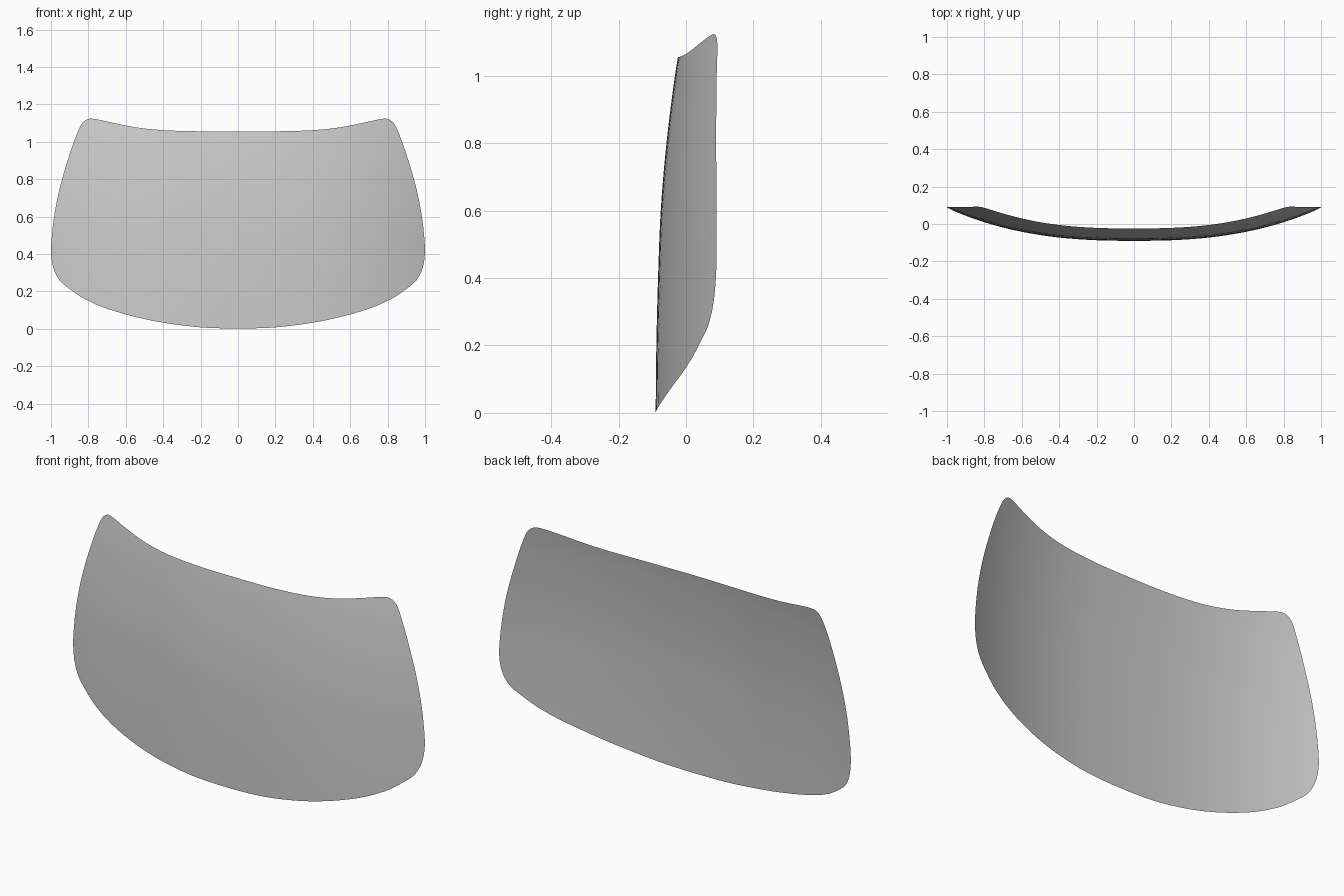
import bpy
from mathutils import Vector

if "Cube" in bpy.data.objects:
    bpy.data.objects.remove(bpy.data.objects["Cube"])

# Half outline of the glass: x, lower edge z, upper edge z
OUTLINE = [(0, 0.002, 1.056), (0.2, 0.008, 1.056), (0.4, 0.033, 1.062),
           (0.55, 0.064, 1.078), (0.68, 0.101, 1.104), (0.76, 0.131, 1.121),
           (0.80, 0.150, 1.122), (0.83, 0.165, 1.102), (0.855, 0.181, 1.058),
           (0.90, 0.213, 0.935), (0.95, 0.255, 0.765), (0.98, 0.305, 0.62),
           (0.995, 0.36, 0.50), (1.0, 0.418, 0.425)]
# Depth of the centre line from bottom to top: z, y
CENTRE = [(0, -0.09), (0.2, -0.088), (0.4, -0.083), (0.6, -0.075),
          (0.8, -0.058), (1.0, -0.033), (1.2, -0.002)]
STEPS, ROWS = 5, 28


def smooth(a, b, c, d, t):
    """Catmull-Rom interpolation between b and c."""
    return 0.5 * (2 * b + (c - a) * t + (2 * a - 5 * b + 4 * c - d) * t * t
                  + (3 * b - a - 3 * c + d) * t ** 3)


def depth(x, z):
    i = min(int(z / 0.2), 5)
    p = [CENTRE[max(0, min(6, i + k))][1] for k in (-1, 0, 1, 2)]
    return smooth(*p, z / 0.2 - i) + 0.172 * abs(x) ** 2.5


# Columns running from the lower to the upper edge
pts = [Vector(p) for p in OUTLINE]
first = Vector((-pts[1].x, pts[1].y, pts[1].z))
pts = [first] + pts + [pts[-1]]
cols = [smooth(*pts[i:i + 4], s / STEPS)
        for i in range(len(pts) - 3) for s in range(STEPS)] + [pts[-1]]

verts = []
for x, low, high in cols:
    for r in range(ROWS + 1):
        z = low + (high - low) * r / ROWS
        verts.append((x, depth(x, z), z))
n = ROWS + 1
faces = [(c * n + r, (c + 1) * n + r, (c + 1) * n + r + 1, c * n + r + 1)
         for c in range(len(cols) - 1) for r in range(ROWS)]

# Curved windscreen pane, mirrored about the centre
mesh = bpy.data.meshes.new("windscreen")
mesh.from_pydata(verts, [], faces)
mesh.shade_smooth()
pane = bpy.data.objects.new("windscreen", mesh)
bpy.context.collection.objects.link(pane)
mirror = pane.modifiers.new("mirror", 'MIRROR')
mirror.use_axis[0] = True
